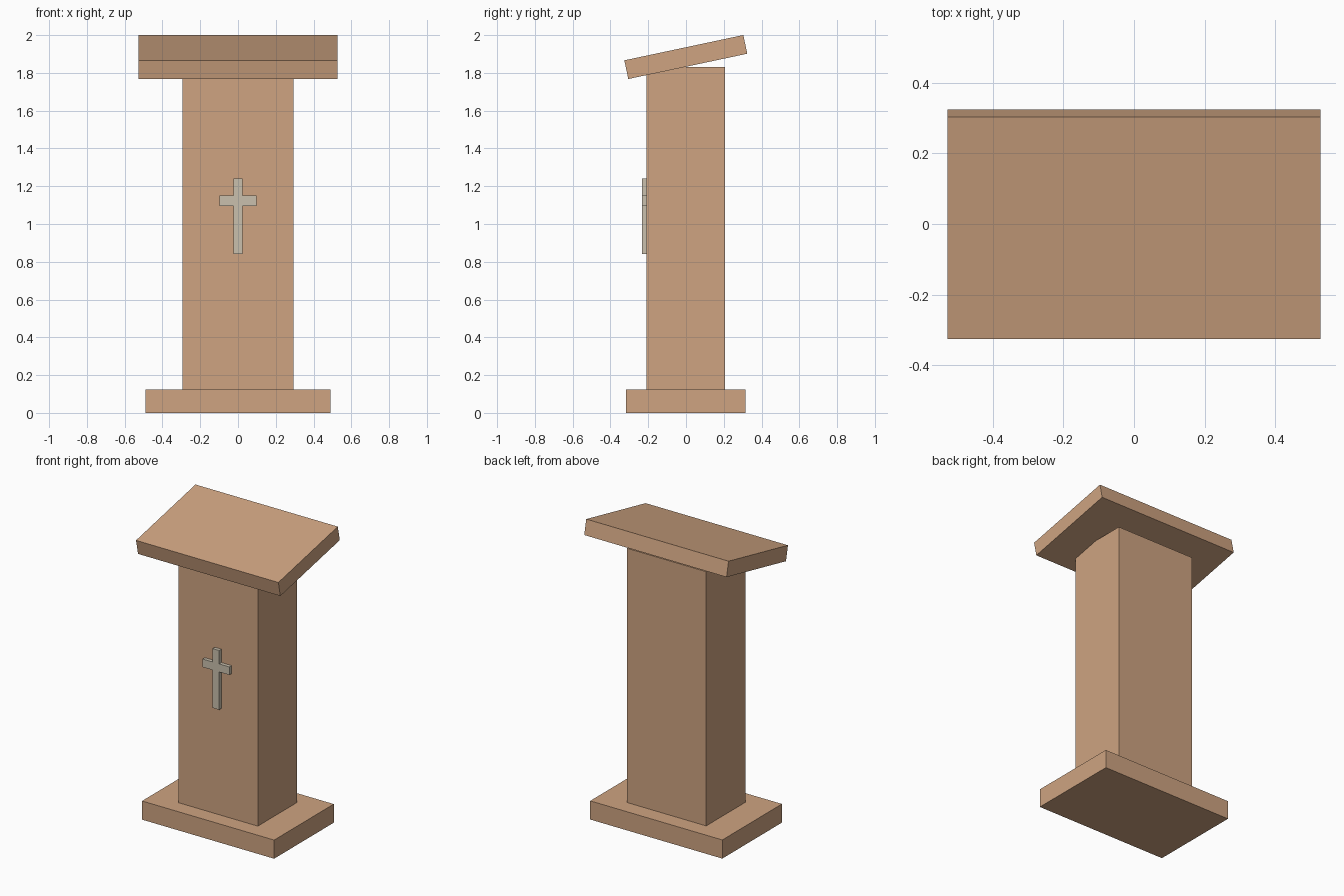
import bpy, bmesh, math
from mathutils import Matrix

if "Cube" in bpy.data.objects:
    bpy.data.objects.remove(bpy.data.objects["Cube"])


def material(name, rgb):
    m = bpy.data.materials.new(name)
    m.diffuse_color = (*rgb, 1)
    m.use_nodes = True
    m.node_tree.nodes["Principled BSDF"].inputs["Base Color"].default_value = m.diffuse_color
    return m


wood = material("warm_wood", (0.62, 0.37, 0.22))
metal = material("pale_metal", (0.59, 0.53, 0.42))


def finish(name, bm, mat):
    bmesh.ops.recalc_face_normals(bm, faces=bm.faces[:])
    mesh = bpy.data.meshes.new(name)
    bm.to_mesh(mesh)
    bm.free()
    mesh.materials.append(mat)
    ob = bpy.data.objects.new(name, mesh)
    bpy.context.collection.objects.link(ob)
    return ob


def box(name, size, centre, mat, tilt=0):
    bm = bmesh.new()
    bmesh.ops.create_cube(bm, size=1, matrix=Matrix.Diagonal((*size, 1)))
    ob = finish(name, bm, mat)
    ob.location = centre
    ob.rotation_euler.x = tilt
    return ob


# Foot, column and sloping reading board
box("base", (0.98, 0.632, 0.125), (0, -0.001, 0.0625), wood)
box("column", (0.588, 0.416, 1.705), (0, -0.002, 0.9775), wood)
box("reading_board", (1.056, 0.644, 0.101), (0, -0.001, 1.884), wood,
    math.radians(12))

# Cross: half outline mirrored into a single extruded plate
half = [(0.024, 0.842), (0.024, 1.096), (0.099, 1.096),
        (0.099, 1.15), (0.024, 1.15), (0.024, 1.24)]
outline = half + [(-x, z) for x, z in reversed(half)]
bm = bmesh.new()
face = bm.faces.new([bm.verts.new((x, -0.234, z)) for x, z in outline])
new = bmesh.ops.extrude_face_region(bm, geom=[face])["geom"]
bmesh.ops.translate(bm, vec=(0, 0.026, 0),
                    verts=[v for v in new if isinstance(v, bmesh.types.BMVert)])
finish("cross", bm, metal)
